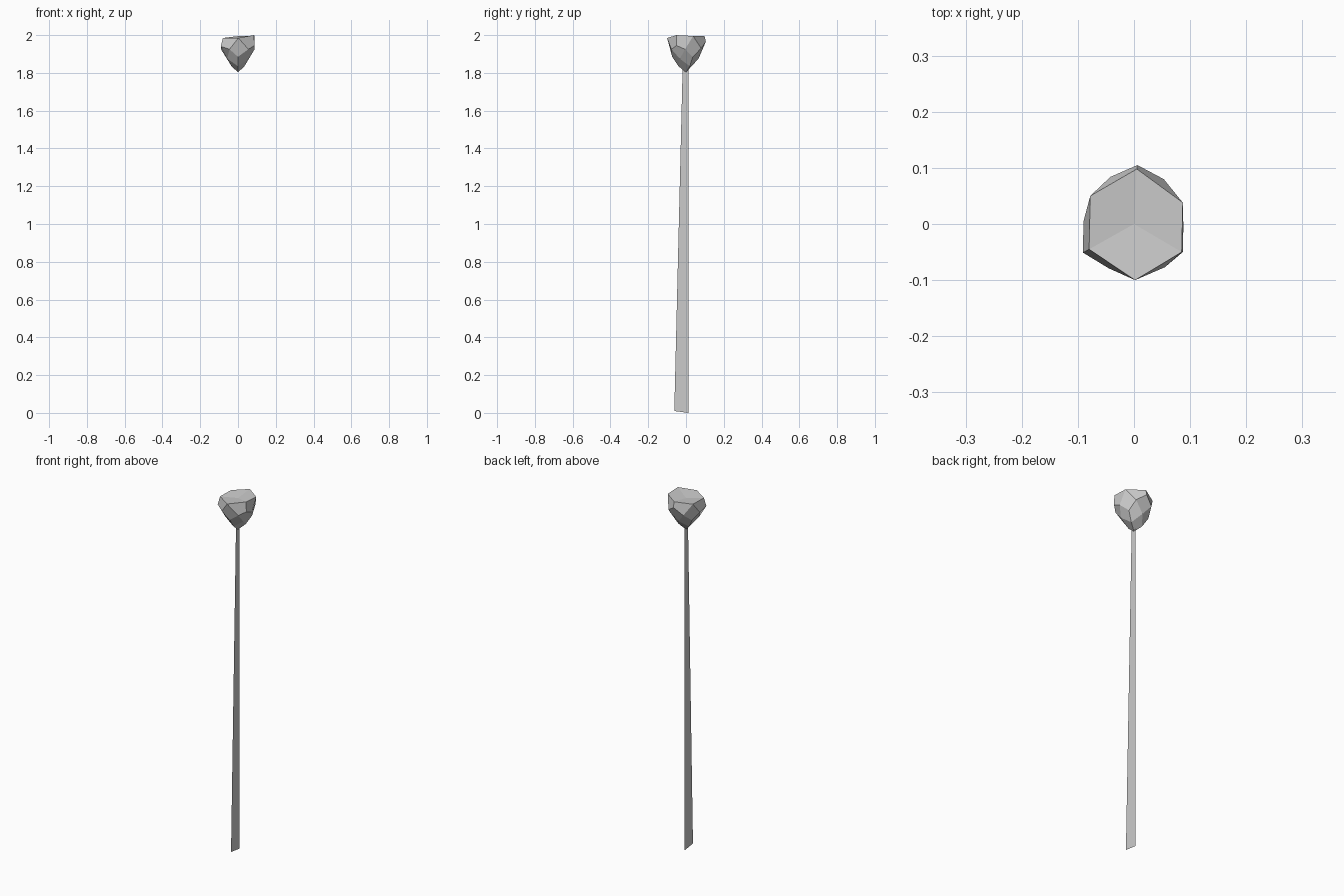
import bpy, bmesh

def make_object(name, bm):
    bmesh.ops.recalc_face_normals(bm, faces=bm.faces)
    me = bpy.data.meshes.new(name)
    bm.to_mesh(me)
    bm.free()
    ob = bpy.data.objects.new(name, me)
    bpy.context.collection.objects.link(ob)
    return ob

# Stem: one flat tapering blade in the x = 0 plane
bm = bmesh.new()
bm.faces.new([bm.verts.new((0, y, z)) for y, z in
              [(-0.062, 0.01), (0.013, 0.0), (0.012, 1.82), (-0.018, 1.82)]])
make_object("stem", bm)

# Flower head: a corner-standing cube cut into 24 quads, squashed flat on top.
# Each ring is keyed by the angle of its points around the stem.
rings = {
    "rim_edge": {90: (0.005, 0.098, 1.995), 210: (-0.08, -0.045, 1.985), 330: (0.085, -0.05, 2.0)},
    "rim_face": {30: (0.087, 0.038, 1.995), 150: (-0.078, 0.05, 1.985), 270: (0.002, -0.10, 1.985)},
    "shoulder": {90: (0.006, 0.105, 1.965), 210: (-0.091, -0.051, 1.94), 330: (0.087, -0.05, 1.945)},
    "waist": {0: (0.088, -0.005, 1.925), 60: (0.053, 0.08, 1.93), 120: (-0.042, 0.084, 1.925),
              180: (-0.09, 0.005, 1.925), 240: (-0.045, -0.079, 1.925), 300: (0.055, -0.077, 1.925)},
    "hip": {30: (0.063, 0.036, 1.885), 150: (-0.063, 0.036, 1.885), 270: (0.0, -0.073, 1.885)},
    "low_face": {90: (0.0, 0.066, 1.875), 210: (-0.057, -0.033, 1.875), 330: (0.057, -0.033, 1.875)},
    "low_edge": {30: (0.034, 0.02, 1.835), 150: (-0.034, 0.02, 1.835), 270: (0.0, -0.04, 1.835)},
}
bm = bmesh.new()
v = {(n, a): bm.verts.new(p) for n, ring in rings.items() for a, p in ring.items()}
top = bm.verts.new((0.0, 0.0, 1.98))
tip = bm.verts.new((0.0, 0.0, 1.803))

def cube_side(a, pole, edge, centre, near, far):
    g = lambda n, d: v[n, (a + d) % 360]
    bm.faces.new([pole, g(edge, -60), g(centre, 0), g(edge, 60)])
    bm.faces.new([g(centre, 0), g("waist", -30), g(far, 0), g("waist", 30)])
    for s in (-1, 1):
        bm.faces.new([g(edge, 60 * s), g(centre, 0), g("waist", 30 * s), g(near, 60 * s)])

for k in (0, 120, 240):
    cube_side(30 + k, top, "rim_edge", "rim_face", "shoulder", "hip")
    cube_side(90 + k, tip, "low_edge", "low_face", "hip", "shoulder")
make_object("flower_head", bm)
